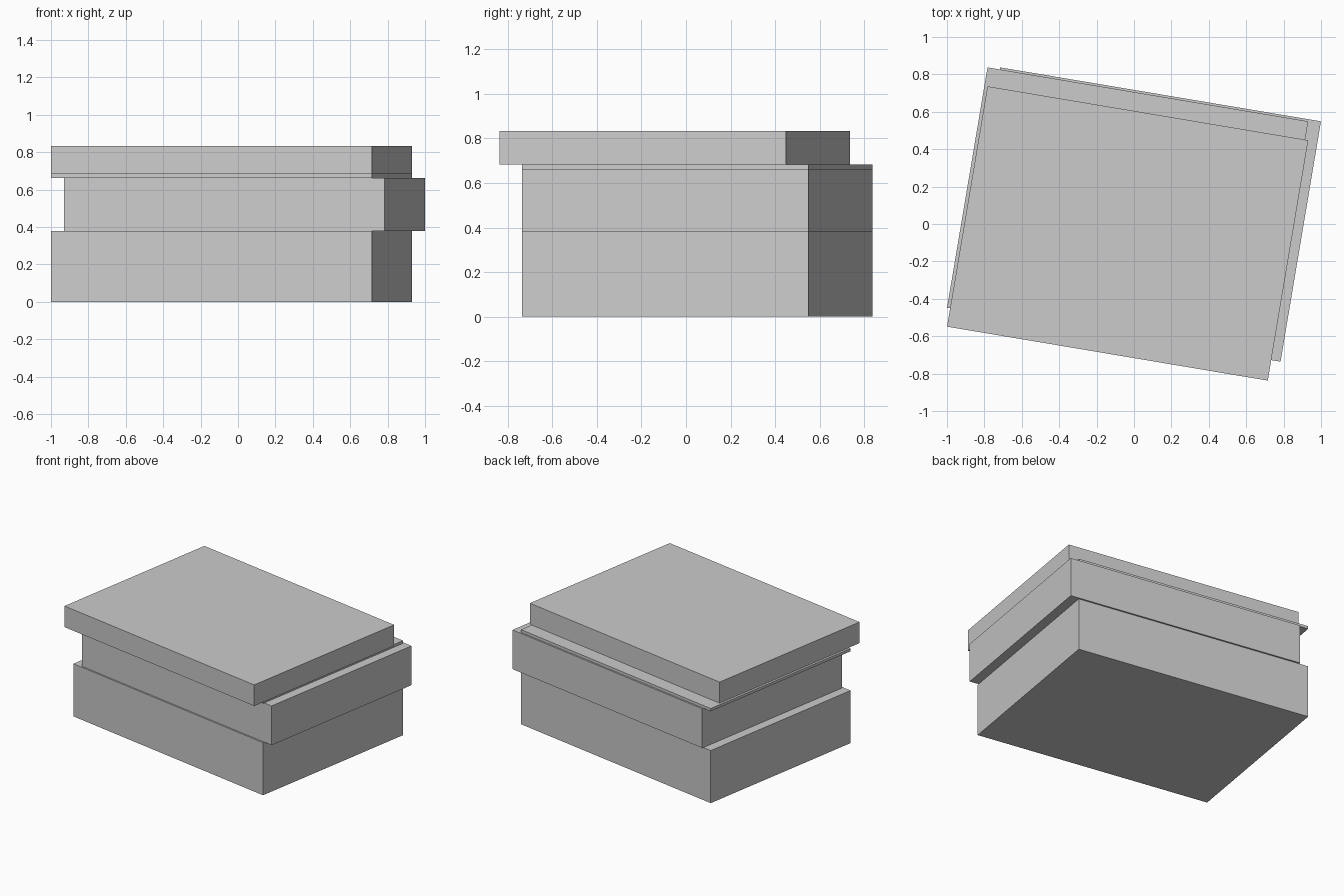
import bpy
from math import radians

if "Cube" in bpy.data.objects:
    bpy.data.objects.remove(bpy.data.objects["Cube"])

WIDTH, DEPTH = 1.739, 1.303
TURN = radians(-9.55)


def slab(name, x, y, z0, z1):
    """Box with the shared rotated footprint, spanning z0 to z1."""
    bpy.ops.mesh.primitive_cube_add(size=1, location=(x, y, (z0 + z1) / 2),
                                    rotation=(0, 0, TURN))
    ob = bpy.context.object
    ob.name = name
    ob.scale = (WIDTH, DEPTH, z1 - z0)
    bpy.ops.object.transform_apply(location=False, rotation=False, scale=True)
    return ob


DX, DY = 0.034, 0.0505

# Ground block
slab("lower_block", -DX, DY, 0.0, 0.379)
# Middle block, slid sideways
slab("middle_block", DX, DY, 0.379, 0.662)
# Thin plate lined up with the ground block
slab("thin_plate", -DX, DY, 0.662, 0.682)
# Top slab, slid forward
slab("top_slab", -DX, -DY, 0.682, 0.834)
